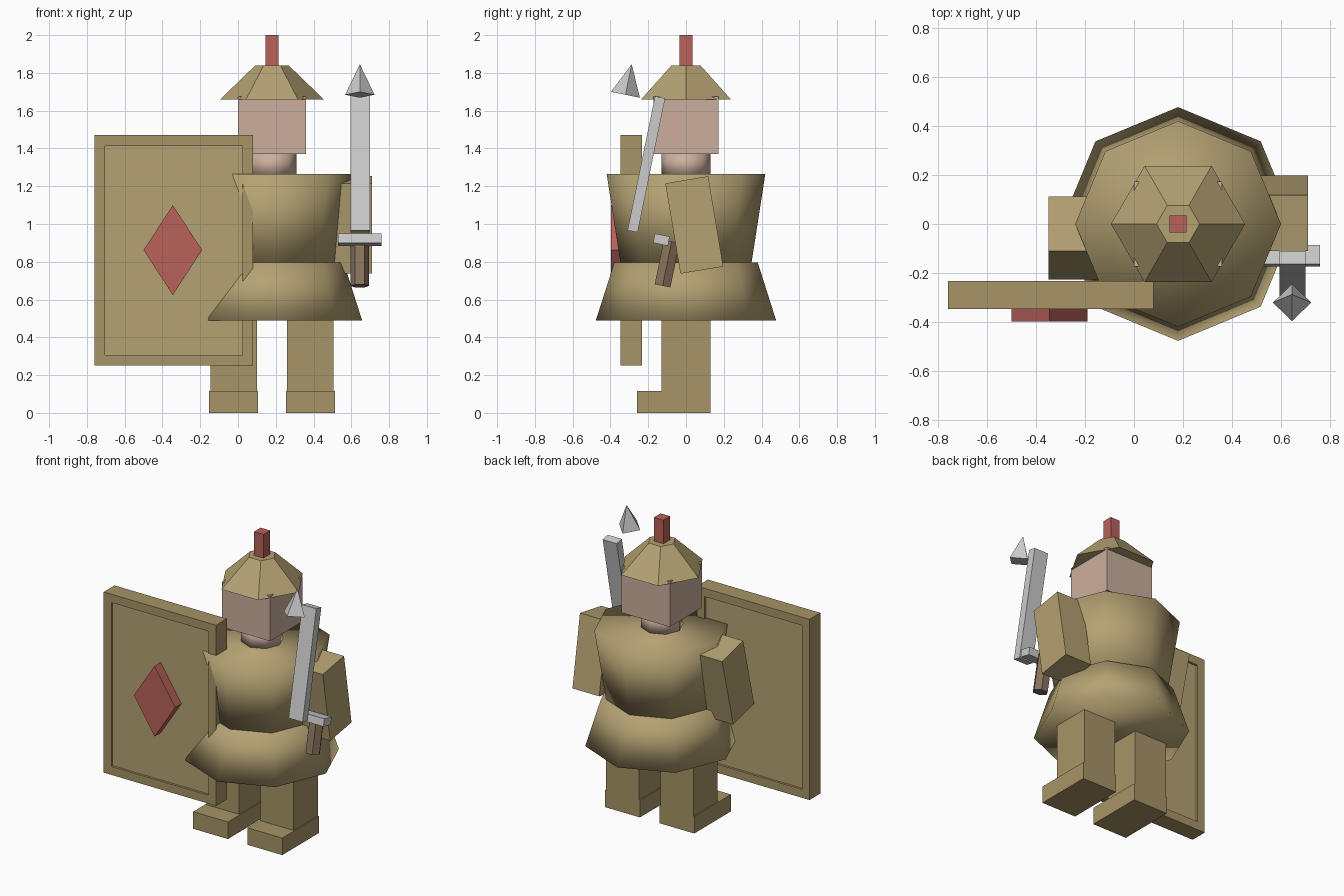
import bpy, bmesh
from math import radians, pi
from mathutils import Matrix, Vector

if "Cube" in bpy.data.objects:
    bpy.data.objects.remove(bpy.data.objects["Cube"])

CX = 0.18                      # centre line of the figure
TILT = radians(-11.6)          # lean of the sword


def material(name, rgb):
    m = bpy.data.materials.new(name)
    m.diffuse_color = (*rgb, 1)
    m.use_nodes = True
    m.node_tree.nodes["Principled BSDF"].inputs["Base Color"].default_value = m.diffuse_color
    return m


TAN = material("tan", (0.46, 0.36, 0.17))
DARK_TAN = material("dark_tan", (0.39, 0.295, 0.135))
SKIN = material("skin", (0.60, 0.43, 0.34))
RED = material("red", (0.48, 0.12, 0.10))
BROWN = material("brown", (0.25, 0.17, 0.11))


def finish(name, bm, mat=None, smooth=False):
    bmesh.ops.recalc_face_normals(bm, faces=bm.faces)
    for f in bm.faces:
        f.smooth = smooth
    me = bpy.data.meshes.new(name)
    bm.to_mesh(me)
    bm.free()
    if mat:
        me.materials.append(mat)
    ob = bpy.data.objects.new(name, me)
    bpy.context.collection.objects.link(ob)
    return ob


def box(name, centre, size, mat=None, rx=0):
    bm = bmesh.new()
    bmesh.ops.create_cube(bm, size=1, matrix=Matrix.Diagonal((*size, 1)))
    ob = finish(name, bm, mat)
    ob.location, ob.rotation_euler = centre, (rx, 0, 0)
    return ob


def cone(name, centre, sides, r_low, r_high, depth, mat=None, rx=0, turn=0, smooth=False):
    bm = bmesh.new()
    bmesh.ops.create_cone(bm, cap_ends=True, segments=sides, radius1=r_low, radius2=r_high,
                          depth=depth, matrix=Matrix.Rotation(turn, 4, 'Z'))
    bmesh.ops.remove_doubles(bm, verts=bm.verts, dist=1e-5)
    ob = finish(name, bm, mat, smooth)
    ob.location, ob.rotation_euler = centre, (rx, 0, 0)
    return ob


# Legs and feet
for side, s in (("left", -1), ("right", 1)):
    x = CX + s * 0.203
    box(side + "_leg", (x, 0, 0.26), (0.245, 0.26, 0.52), DARK_TAN)
    box(side + "_foot", (x, -0.065, 0.0575), (0.26, 0.39, 0.115), DARK_TAN)

# Skirt, torso and neck, softly shaded octagons
cone("skirt", (CX, 0, 0.6425), 8, 0.477, 0.38, 0.305, TAN, smooth=True)
cone("torso", (CX, 0, 1.03), 8, 0.347, 0.42, 0.47, TAN, smooth=True)
cone("neck", (CX, 0, 1.315), 8, 0.13, 0.13, 0.12, SKIN, smooth=True)

# Head, hat and plume
box("head", (CX, 0, 1.5225), (0.36, 0.345, 0.305), SKIN)
cone("hat", (CX, 0, 1.75), 6, 0.274, 0.088, 0.18, TAN, turn=pi / 6)
box("plume", (CX, 0, 1.92), (0.07, 0.07, 0.16), RED)

# Arms
box("right_arm", (0.61, 0.044, 0.995), (0.20, 0.23, 0.485), TAN, radians(9.5))
box("left_arm", (-0.25, -0.057, 1.0), (0.20, 0.23, 0.485), TAN, radians(-14))

# Shield with a recessed panel on each face
bm = bmesh.new()
bmesh.ops.create_cube(bm, size=1, matrix=Matrix.Diagonal((0.84, 0.115, 1.22, 1)))
bm.normal_update()
for face in [f for f in bm.faces if abs(f.normal.y) > 0.9]:
    push = face.normal * -0.015
    bmesh.ops.inset_individual(bm, faces=[face], thickness=0.08)
    rim = bmesh.ops.extrude_discrete_faces(bm, faces=[face])["faces"]
    for f in rim:
        f.material_index = 1
        bmesh.ops.translate(bm, verts=f.verts[:], vec=push)
shield = finish("shield", bm, DARK_TAN)
shield.data.materials.append(TAN)
shield.location = (-0.34, -0.29, 0.86)

# Diamond badge on the shield
bm = bmesh.new()
outline = [bm.verts.new(p) for p in
           ((-0.155, 0, 0), (0, 0, -0.238), (0.155, 0, 0), (0, 0, 0.238))]
base = bm.faces.new(outline)
ext = bmesh.ops.extrude_face_region(bm, geom=[base])
bmesh.ops.translate(bm, vec=Vector((0, 0.07, 0)),
                    verts=[v for v in ext["geom"] if isinstance(v, bmesh.types.BMVert)])
badge = finish("shield_diamond", bm, RED)
badge.location = (-0.345, -0.398, 0.862)

# Sword: handle, guard, blade and the detached tip
cone("sword_handle", (0.645, -0.10, 0.79), 6, 0.049, 0.049, 0.24, BROWN, TILT, pi / 6)
box("sword_guard", (0.645, -0.13, 0.917), (0.23, 0.08, 0.05), rx=TILT)
box("sword_blade", (0.647, -0.21, 1.316), (0.105, 0.055, 0.725), rx=TILT)
cone("sword_tip", (0.645, -0.304, 1.765), 4, 0.078, 0, 0.165, rx=TILT)
